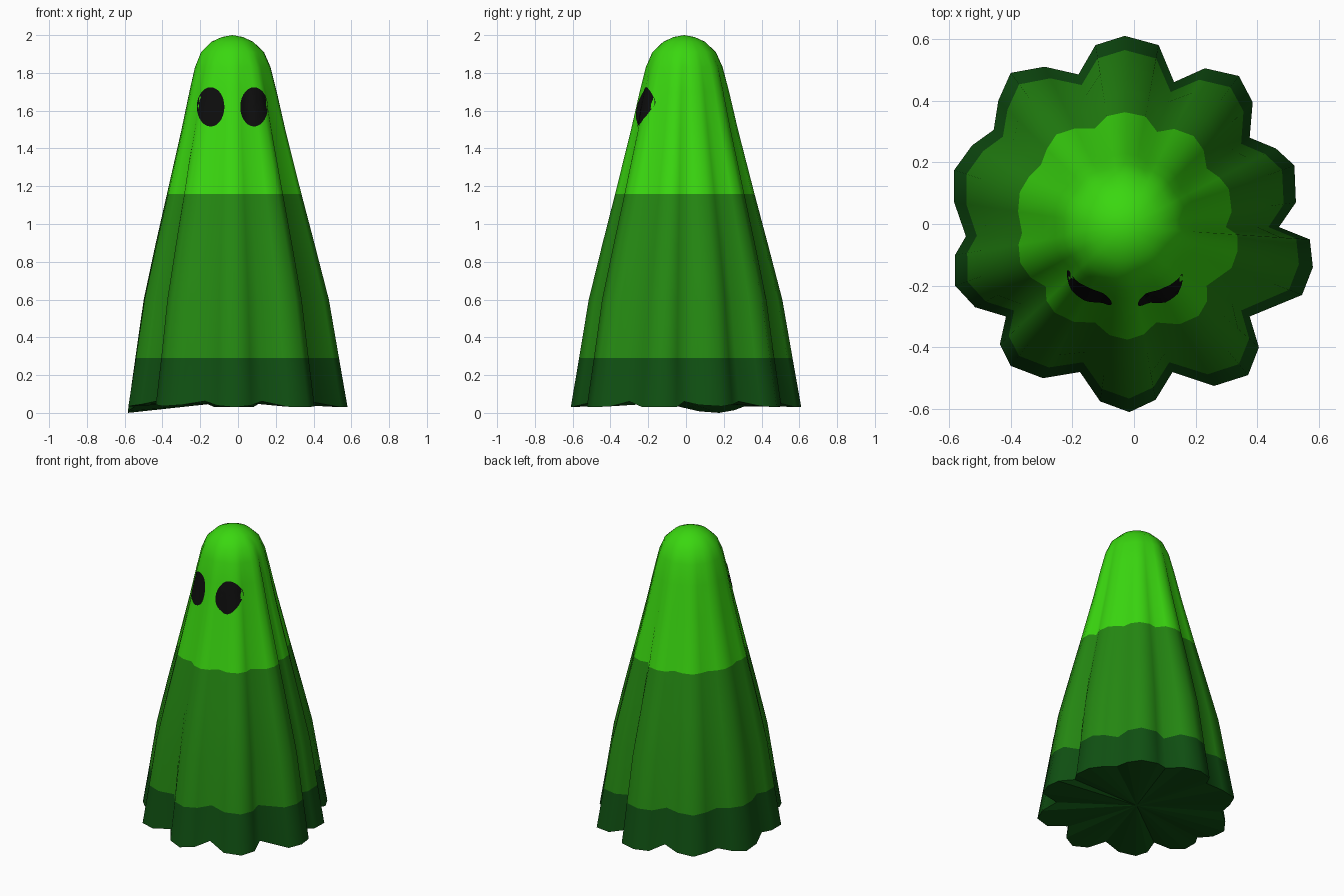
import bpy, bmesh, math
from mathutils import Vector
from mathutils.bvhtree import BVHTree

if "Cube" in bpy.data.objects:
    bpy.data.objects.remove(bpy.data.objects["Cube"])


def material(name, rgb):
    m = bpy.data.materials.new(name)
    m.diffuse_color = (*rgb, 1)
    m.use_nodes = True
    m.node_tree.nodes["Principled BSDF"].inputs["Base Color"].default_value = m.diffuse_color
    return m


LIGHT = material("light green", (0.042, 0.68, 0.005))
MID = material("mid green", (0.018, 0.245, 0.006))
DARK = material("dark green", (0.005, 0.08, 0.006))
BLACK = material("eye black", (0.004, 0.004, 0.004))


def make_object(name, bm, mats):
    mesh = bpy.data.meshes.new(name)
    bm.to_mesh(mesh)
    for m in mats:
        mesh.materials.append(m)
    ob = bpy.data.objects.new(name, mesh)
    bpy.context.collection.objects.link(ob)
    return ob


# Hem cross-section: ten uneven folds, clockwise from the back
HEM = [(-.03, .61), (.08, .58), (.13, .46), (.23, .505), (.34, .48), (.385, .395),
       (.375, .28), (.46, .245), (.52, .19), (.525, .07), (.47, -.01), (.57, -.05),
       (.58, -.14), (.545, -.23), (.375, -.30), (.405, -.40), (.37, -.49), (.26, -.525),
       (.125, -.48), (.07, -.57), (-.015, -.61), (-.11, -.575), (-.175, -.48), (-.295, -.50),
       (-.40, -.46), (-.435, -.39), (-.415, -.30), (-.515, -.27), (-.58, -.20), (-.58, -.10),
       (-.545, -.04), (-.583, .07), (-.583, .175), (-.525, .255), (-.455, .305), (-.44, .40),
       (-.40, .49), (-.29, .51), (-.18, .485), (-.125, .58)]
CENTRE = Vector((-.03, -.01))
MEAN = .56
# Rows: height, mean radius, fold strength
ROWS = [(.29, .52, .97), (.6, .475, .88), (.9, .41, .72), (1.16, .35, .6),
        (1.5, .272, .45), (1.7, .23, .33), (1.83, .2, .2), (1.91, .167, .08),
        (1.965, .11, 0), (1.99, .055, 0)]


def hem_height(p):
    # Folds hang lower where they swing out; the left fold hangs lowest
    r = (Vector(p) - CENTRE).length
    z = .03 + .3 * max(0, .6 - r)
    dist = (Vector(p) - Vector((-.583, .15))).length
    left = max(0, 1 - dist / .3)
    return max(0, min(z, .075) * (1 - left * 1.1))


# Draped sheet, lofted from the hem to the crown
bm = bmesh.new()
rings = [[bm.verts.new((x, y, hem_height((x, y)))) for x, y in HEM]]
for z, radius, fold in ROWS:
    ring = []
    for p in HEM:
        d = Vector(p) - CENTRE
        r = radius * (1 + fold * (d.length / MEAN - 1))
        xy = CENTRE + d.normalized() * r
        ring.append(bm.verts.new((xy.x, xy.y, z)))
    rings.append(ring)
n = len(HEM)
for a, b in zip(rings, rings[1:]):
    for i in range(n):
        j = (i + 1) % n
        bm.faces.new((a[i], a[j], b[j], b[i]))
crown = bm.verts.new((CENTRE.x, CENTRE.y, 2))
floor = bm.verts.new((CENTRE.x, CENTRE.y, .06))
under = []
for i in range(n):
    j = (i + 1) % n
    bm.faces.new((rings[-1][i], rings[-1][j], crown))
    under.append(bm.faces.new((rings[0][j], rings[0][i], floor)))
bmesh.ops.recalc_face_normals(bm, faces=bm.faces[:])
# Colour bands by height; the underside stays flat
for f in bm.faces:
    z = f.calc_center_median().z
    f.material_index = 2 if z < .29 else 1 if z < 1.16 else 0
    f.smooth = f not in under
surface = BVHTree.FromBMesh(bm)
make_object("draped_sheet", bm, [LIGHT, MID, DARK])
bm.free()


# Eyes: thin oval patches laid on the front of the sheet
def eye(name, cx, cz=1.62, w=.073, h=.104, segs=28, steps=5):
    bm = bmesh.new()

    def on_sheet(x, z):
        hit = surface.ray_cast(Vector((x, -2, z)), Vector((0, 1, 0)))
        return bm.verts.new((x, hit[0].y - .005, z))

    mid = on_sheet(cx, cz)
    loops = []
    for k in range(1, steps + 1):
        t = k / steps
        loops.append([on_sheet(cx + w * t * math.cos(i * math.tau / segs),
                               cz + h * t * math.sin(i * math.tau / segs))
                      for i in range(segs)])
    for i in range(segs):
        j = (i + 1) % segs
        bm.faces.new((mid, loops[0][i], loops[0][j]))
        for a, b in zip(loops, loops[1:]):
            bm.faces.new((a[i], b[i], b[j], a[j]))
    for f in bm.faces:
        f.smooth = True
    make_object(name, bm, [BLACK])
    bm.free()


for side, name in ((-1, "left_eye"), (1, "right_eye")):
    eye(name, CENTRE.x + side * .115)
